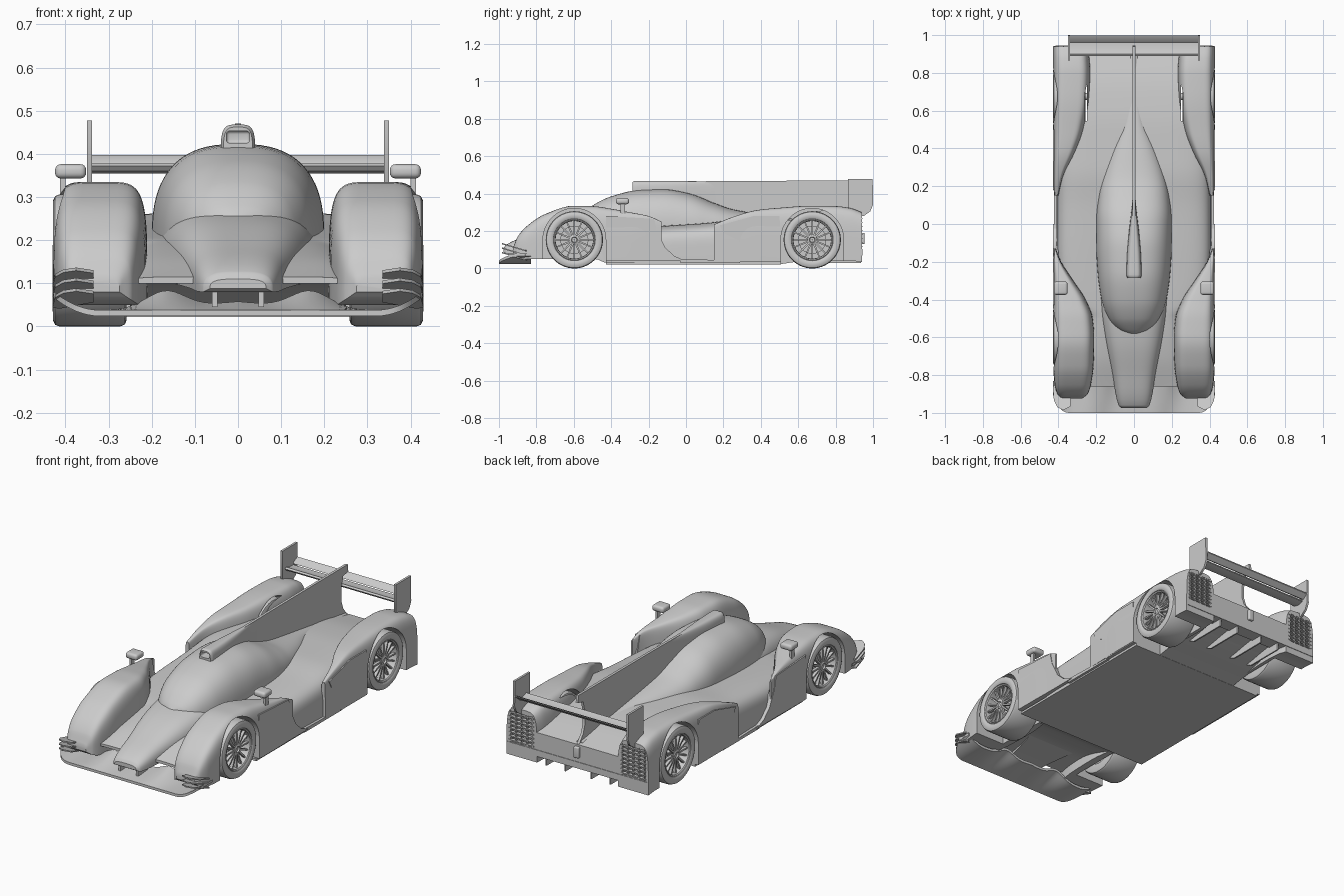
import bpy, bmesh, math
from mathutils import Vector, Matrix

if "Cube" in bpy.data.objects:
    bpy.data.objects.remove(bpy.data.objects["Cube"])


def finish(name, bm, mirror=False, cutter=None, hidden=False, bevel=0):
    bmesh.ops.recalc_face_normals(bm, faces=bm.faces)
    me = bpy.data.meshes.new(name)
    bm.to_mesh(me)
    bm.free()
    ob = bpy.data.objects.new(name, me)
    bpy.context.collection.objects.link(ob)
    bpy.ops.object.select_all(action='DESELECT')
    ob.select_set(True)
    bpy.context.view_layer.objects.active = ob
    if bevel:
        m = ob.modifiers.new("bevel", 'BEVEL')
        m.width, m.segments = bevel, 4
        bpy.ops.object.modifier_apply(modifier="bevel")
    if cutter:
        m = ob.modifiers.new("cut", 'BOOLEAN')
        m.operation, m.solver, m.object = 'DIFFERENCE', 'EXACT', cutter
        bpy.ops.object.modifier_apply(modifier="cut")
    bpy.ops.object.shade_smooth_by_angle(angle=math.radians(35))
    if mirror:
        ob.modifiers.new("mirror", 'MIRROR').use_mirror_merge = False
    if hidden:
        ob.hide_render = True
        ob.display_type = 'WIRE'
    return ob


def resample(st, k=5):
    """Monotone smooth interpolation of station rows along their first value."""
    d = [[(b[c] - a[c]) / (b[0] - a[0]) for c in range(len(a))] for a, b in zip(st, st[1:])]
    slope = [d[0]]
    for p, q in zip(d, d[1:]):
        slope.append([2 * a * b / (a + b) if a * b > 0 else 0 for a, b in zip(p, q)])
    slope.append(d[-1])
    rows = []
    for i in range(len(st) - 1):
        h = st[i + 1][0] - st[i][0]
        for j in range(k + (i == len(st) - 2)):
            t = j / k
            rows.append([(2*t**3 - 3*t*t + 1) * st[i][c] + (t**3 - 2*t*t + t) * h * slope[i][c]
                         + (3*t*t - 2*t**3) * st[i + 1][c] + (t**3 - t*t) * h * slope[i + 1][c]
                         for c in range(len(st[i]))])
    return rows


def loft(name, stations, n, seg=36, **kw):
    """Skin arch-shaped sections; station = y, x_left, x_right, z_bottom, z_top."""
    bm = bmesh.new()
    rings = []
    for y, x0, x1, zb, zt in resample(stations):
        ring = []
        for i in range(seg + 1):
            a = math.pi * i / seg
            c, s = math.cos(a), max(math.sin(a), 0)
            x = (x0 + x1) / 2 + (x1 - x0) / 2 * math.copysign(abs(c) ** (2 / n), c)
            ring.append(bm.verts.new((x, y, zb + (zt - zb) * (s if s > 1e-6 else 0) ** (2 / n))))
        rings.append(ring)
    for a, b in zip(rings, rings[1:]):
        for i in range(seg + 1):
            j = (i + 1) % (seg + 1)
            bm.faces.new((a[i], a[j], b[j], b[i]))
    bm.faces.new(rings[0])
    bm.faces.new(rings[-1])
    return finish(name, bm, **kw)


def sym(rows):
    return [(y, -w, w, zb, zt) for y, w, zb, zt in rows]


def add_prism(bm, pts, axis, a, b):
    """Extrude a flat outline along x (pts = y,z) or z (pts = x,y)."""
    co = (lambda p, d: (d, p[0], p[1])) if axis == 'x' else (lambda p, d: (p[0], p[1], d))
    lo, hi = ([bm.verts.new(co(p, d)) for p in pts] for d in (a, b))
    bm.faces.new(lo)
    bm.faces.new(hi)
    for i in range(len(pts)):
        j = (i + 1) % len(pts)
        bm.faces.new((lo[i], lo[j], hi[j], hi[i]))


def prism(name, pts, axis, a, b, **kw):
    bm = bmesh.new()
    add_prism(bm, pts, axis, a, b)
    return finish(name, bm, **kw)


def add_box(bm, x0, x1, y0, y1, z0, z1):
    add_prism(bm, [(x0, y0), (x1, y0), (x1, y1), (x0, y1)], 'z', z0, z1)


def box(name, *d, **kw):
    bm = bmesh.new()
    add_box(bm, *d)
    return finish(name, bm, **kw)


def lathe(bm, prof, yc, zc, seg=56):
    """Revolve a closed x,r profile about an axle along x."""
    rings = [[bm.verts.new((x, yc + r * math.cos(t), zc + r * math.sin(t))) for x, r in prof]
             for t in (2 * math.pi * i / seg for i in range(seg))]
    for i in range(seg):
        a, b = rings[i], rings[(i + 1) % seg]
        for j in range(len(prof)):
            k = (j + 1) % len(prof)
            bm.faces.new((a[j], a[k], b[k], b[j]))


AXLES = {"front": -0.597, "rear": 0.675}
AXZ = 0.153

# Cutter: wheel wells and rear grille recesses
bm = bmesh.new()
for yc in AXLES.values():
    arc = [(yc + .168 * math.cos(math.pi * i / 32), AXZ + .168 * math.sin(math.pi * i / 32)) for i in range(33)]
    add_prism(bm, arc + [(yc - .168, -.05), (yc + .168, -.05)], 'x', .25, .5)
add_box(bm, .268, .412, .905, 1, .11, .275)
wells = finish("wheel_well_cutter", bm, mirror=True, hidden=True)

# Main bodywork
loft("lower_body", sym([(-.86, .24, .1, .115), (-.7, .24, .1, .165), (-.5, .25, .06, .2), (-.42, .36, .03, .207),
     (-.3, .4, .03, .216), (-.1, .41, .03, .23), (.1, .41, .03, .243), (.3, .41, .03, .262), (.5, .41, .03, .262),
     (.7, .41, .05, .248), (.94, .41, .1, .2)]), 6, cutter=wells)
loft("nose", sym([(-.975, .065, .088, .11), (-.96, .082, .08, .128), (-.8, .115, .09, .19), (-.6, .158, .1, .252),
     (-.45, .182, .1, .272), (-.2, .205, .1, .272), (.1, .208, .1, .268), (.3, .18, .1, .262), (.5, .09, .1, .25)]), 3.2)
loft("canopy", sym([(-.583, .03, .2, .253), (-.56, .085, .2, .282), (-.5, .135, .2, .336), (-.4, .172, .2, .385),
     (-.25, .193, .2, .419), (-.12, .2, .2, .423), (.02, .2, .2, .4), (.15, .188, .2, .35), (.25, .168, .2, .316),
     (.4, .12, .2, .29), (.55, .065, .19, .268), (.92, .03, .15, .212)]), 2.6)
loft("front_fender", [(-.925, .275, .385, .08, .11), (-.9, .245, .405, .06, .17), (-.85, .228, .42, .05, .227),
     (-.75, .214, .428, .05, .292), (-.6, .21, .43, .05, .335), (-.5, .218, .43, .05, .333), (-.4, .255, .43, .04, .319),
     (-.3, .32, .43, .04, .3), (-.2, .385, .428, .04, .28), (-.13, .414, .425, .04, .25)], 5, cutter=wells, mirror=True)
loft("rear_fender", [(.15, .4, .424, .04, .235), (.25, .375, .427, .04, .275), (.38, .31, .43, .04, .312),
     (.5, .265, .43, .04, .324), (.675, .235, .43, .04, .335), (.8, .23, .43, .04, .333), (.88, .235, .43, .04, .322),
     (.94, .245, .43, .035, .3)], 5, cutter=wells, mirror=True)

# Side panels around the recessed flank
prism("front_side_panel", [(-.428, .04), (-.428, .28), (-.17, .265), (-.155, .2), (-.11, .11), (-.06, .065), (0, .04)],
      'x', .4, .428, mirror=True)
prism("rear_side_panel", [(.28, .035), (.28, .15), (.2, .19), (.18, .23), (.36, .28), (.5, .28), (.507, .15), (.507, .035)],
      'x', .4, .428, mirror=True)
prism("side_skirt", [(-.03, .03), (-.03, .05), (.29, .042), (.29, .03)], 'x', .36, .424, mirror=True)
box("floor", -.41, .41, -.428, .507, .022, .034)

# Roof intake with open mouth, and the spine fin
mouth = box("intake_cutter", -.027, .027, -.35, -.2, .425, .453, hidden=True, bevel=.008)
loft("roof_intake", sym([(-.287, .034, .39, .462), (-.27, .04, .39, .468), (-.18, .038, .38, .468), (-.05, .028, .36, .467),
     (.08, .013, .34, .466), (.16, .007, .33, .466)]), 4, cutter=mouth)
prism("spine_fin", [(-.1, .38), (-.1, .464), (.3, .468), (.94, .47), (.945, .43), (.9, .42), (.885, .36), (.885, .29),
      (.9, .245), (.935, .2), (.5, .2), (.1, .3)], 'x', -.007, .007)

# Rear wing
prism("wing_main_plane", [(.89, .372), (.9, .36), (.93, .354), (.962, .362), (.962, .368), (.93, .368), (.9, .378)], 'x', -.34, .34)
prism("wing_flap", [(.96, .374), (.97, .37), (.998, .392), (.998, .398), (.965, .382)], 'x', -.34, .34)
prism("wing_endplate", [(.866, .477), (.998, .477), (1, .34), (.985, .305), (.95, .28), (.91, .275), (.885, .3), (.866, .33)],
      'x', .338, .35, mirror=True)

# Front splitter: a wavy sheet with upturned ends
bm = bmesh.new()
NX, NY = 64, 8
grid = []
for i in range(NX + 1):
    x = -.428 + .856 * i / NX
    ax = abs(x)
    y0 = -1 + .1 * (max(0, ax - .33) / .1) ** 3
    row = []
    for j in range(NY + 1):
        v = j / NY
        hump = .042 * math.exp(-((ax - .17) / .065) ** 2) + .02 * max(0, 1 - ax / .2)
        z = .038 + v * hump + .045 * (max(0, ax - .32) / .11) ** 2
        row.append((x, y0 + (-.83 - y0) * v, z))
    grid.append(row)
layers = [[[bm.verts.new((x, y, z + dz)) for x, y, z in r] for r in grid] for dz in (0, -.014)]
for L in layers:
    for i in range(NX):
        for j in range(NY):
            bm.faces.new((L[i][j], L[i+1][j], L[i+1][j+1], L[i][j+1]))
rim = [(i, 0) for i in range(NX)] + [(NX, j) for j in range(NY)] + \
      [(i, NY) for i in range(NX, 0, -1)] + [(0, j) for j in range(NY, 0, -1)]
for (a, b), (c, d) in zip(rim, rim[1:] + rim[:1]):
    bm.faces.new((layers[0][a][b], layers[0][c][d], layers[1][c][d], layers[1][a][b]))
finish("front_splitter", bm)
box("nose_pylon", .048, .06, -.95, -.87, .045, .11, mirror=True)

# Stacked corner blades
bm = bmesh.new()
for z in (.062, .086, .11):
    add_prism(bm, [(.335, -.9), (.335, -.965), (.375, -.985), (.405, -.97), (.424, -.935), (.43, -.86), (.415, -.85)], 'z', z, z + .007)
for v in bm.verts:
    v.co.z += (v.co.y + .92) * -.3
finish("dive_planes", bm, mirror=True)

# Mirrors on stalks
box("mirror_housing", .352, .424, -.375, -.305, .343, .376, mirror=True, bevel=.013)
box("mirror_stalk", .4, .412, -.35, -.325, .29, .352, mirror=True)

# Rear grilles, diffuser and tail lamp
bm = bmesh.new()
for i in range(8):
    z = .114 + i * .0215
    add_box(bm, .264, .416, .925, .944, z, z + .006)
for i in range(5):
    x = .268 + i * .034
    add_box(bm, x, x + .005, .927, .942, .105, .28)
finish("rear_grille", bm, mirror=True)
box("rear_bumper", -.426, .426, .87, .943, .07, .105)
prism("diffuser_ramp", [(.5, .022), (.5, .034), (.93, .1), (.93, .088)], 'x', -.25, .25)
for k, x in enumerate((.075, .19)):
    prism("diffuser_strake_%d" % (k + 1), [(.68, .05), (.72, .03), (.935, .03), (.935, .1), (.7, .06)], 'x', x, x + .008, mirror=True)
box("tail_lamp", -.016, .016, .92, .955, .13, .19, bevel=.006)

# Wheels: tyre, rim, spokes and hub
for name, yc in AXLES.items():
    bm = bmesh.new()
    lathe(bm, [(.258, .108), (.258, .138), (.262, .148), (.273, .153), (.414, .153), (.424, .149), (.429, .138),
               (.429, .12), (.424, .112), (.412, .108)], yc, AXZ)
    finish(name + "_tyre", bm, mirror=True)
    bm = bmesh.new()
    lathe(bm, [(.262, .1), (.262, .11), (.42, .112), (.424, .108), (.42, .102), (.4, .1)], yc, AXZ)
    lathe(bm, [(.395, .001), (.395, .026), (.414, .024), (.418, .016), (.41, .013), (.41, .001)], yc, AXZ, 24)
    lathe(bm, [(.33, .001), (.33, .075), (.342, .075), (.342, .001)], yc, AXZ, 40)
    lathe(bm, [(.23, .001), (.23, .018), (.4, .018), (.4, .001)], yc, AXZ, 16)
    for i in range(16):
        s = bmesh.new()
        add_prism(s, [(-.005, .02), (.005, .02), (.0035, .104), (-.0035, .104)], 'x', .396, .412)
        s.transform(Matrix.Translation(Vector((0, yc, AXZ))) @ Matrix.Rotation(math.tau * i / 16, 4, 'X'))
        tmp = bpy.data.meshes.new("spoke_tmp")
        s.to_mesh(tmp)
        s.free()
        bm.from_mesh(tmp)
        bpy.data.meshes.remove(tmp)
    finish(name + "_wheel", bm, mirror=True)
